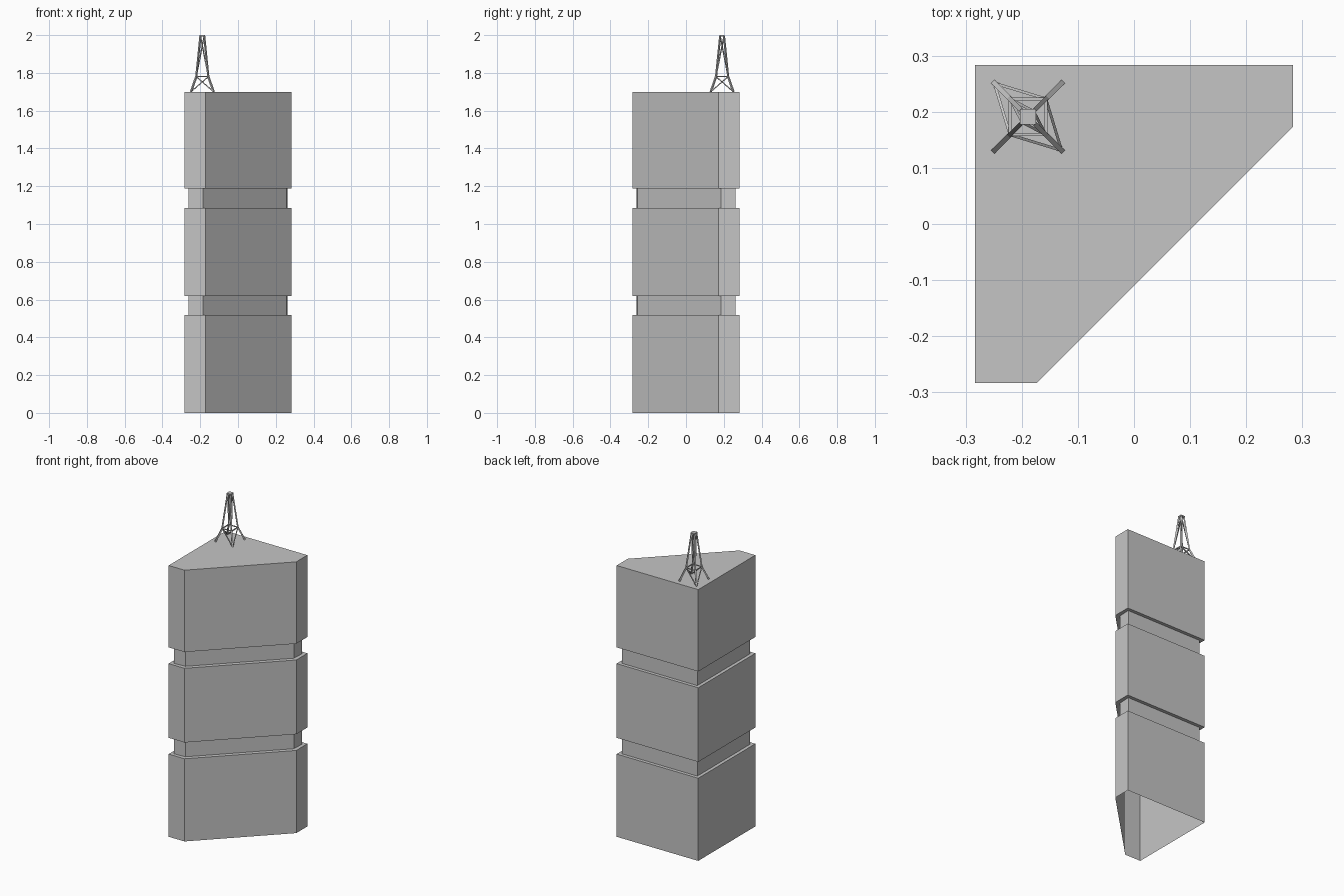
import bpy, bmesh
from mathutils import Vector

cube = bpy.data.objects.get("Cube")
if cube:
    bpy.data.objects.remove(cube, do_unlink=True)

# Single grey used everywhere
grey = bpy.data.materials.new("plain_grey")
grey.use_nodes = True
color = (0.56, 0.56, 0.56, 1)
grey.diffuse_color = color
grey.node_tree.nodes["Principled BSDF"].inputs["Base Color"].default_value = color


def finish(bm, name):
    mesh = bpy.data.meshes.new(name)
    bmesh.ops.recalc_face_normals(bm, faces=bm.faces[:])
    bm.to_mesh(mesh)
    bm.free()
    mesh.materials.append(grey)
    obj = bpy.data.objects.new(name, mesh)
    bpy.context.scene.collection.objects.link(obj)
    return obj


# Tower block: five-sided plan with recessed bands, open underneath
wide = [(-.283, .283), (-.283, -.283), (-.173, -.283), (.283, .173), (.283, .283)]
narrow = [(-.262, .262), (-.262, -.262), (-.184, -.258), (.258, .184), (.262, .262)]
levels = [(wide, 0), (wide, .518), (narrow, .518), (narrow, .62), (wide, .62),
          (wide, 1.085), (narrow, 1.085), (narrow, 1.187), (wide, 1.187), (wide, 1.7)]
bm = bmesh.new()
rings = [[bm.verts.new((x, y, z)) for x, y in plan] for plan, z in levels]
for low, high in zip(rings, rings[1:]):
    for i in range(len(low)):
        j = (i + 1) % len(low)
        bm.faces.new((low[i], low[j], high[j], high[i]))
bm.faces.new(rings[-1])
finish(bm, "tower_block")


# Lattice mast on the roof
def add_strut(bm, a, b, width):
    a, b = Vector(a), Vector(b)
    turn = (b - a).to_track_quat('Z', 'Y')
    r = width / 2
    ends = []
    for p in (a, b):
        ends.append([bm.verts.new(p + turn @ Vector((sx * r, sy * r, 0)))
                     for sx, sy in ((-1, -1), (1, -1), (1, 1), (-1, 1))])
    for i in range(4):
        j = (i + 1) % 4
        bm.faces.new((ends[0][i], ends[0][j], ends[1][j], ends[1][i]))
    bm.faces.new(ends[0][::-1])
    bm.faces.new(ends[1])


def corners(half, z):
    return [(-.189 + sx * half, .191 + sy * half, z)
            for sx, sy in ((-1, 1), (1, 1), (1, -1), (-1, -1))]


feet, knees, tops = corners(.06, 1.7), corners(.032, 1.78), corners(.01, 1.996)

bm = bmesh.new()
for i in range(4):
    add_strut(bm, feet[i], knees[i], .009)
    add_strut(bm, knees[i], tops[i], .008)
finish(bm, "mast_legs")

bm = bmesh.new()
for i in range(4):
    j = (i + 1) % 4
    add_strut(bm, knees[i], knees[j], .005)
    # Diagonal braces rise from alternate legs to their neighbours
    low, high = (i, j) if i % 2 == 0 else (j, i)
    add_strut(bm, feet[low], knees[high], .005)
    add_strut(bm, knees[low], tops[high], .005)
finish(bm, "mast_braces")

bm = bmesh.new()
plate = bmesh.ops.create_cube(bm, size=1)["verts"]
bmesh.ops.scale(bm, verts=plate, vec=(.028, .028, .008))
bmesh.ops.translate(bm, verts=plate, vec=(-.189, .191, 1.996))
finish(bm, "mast_cap")
